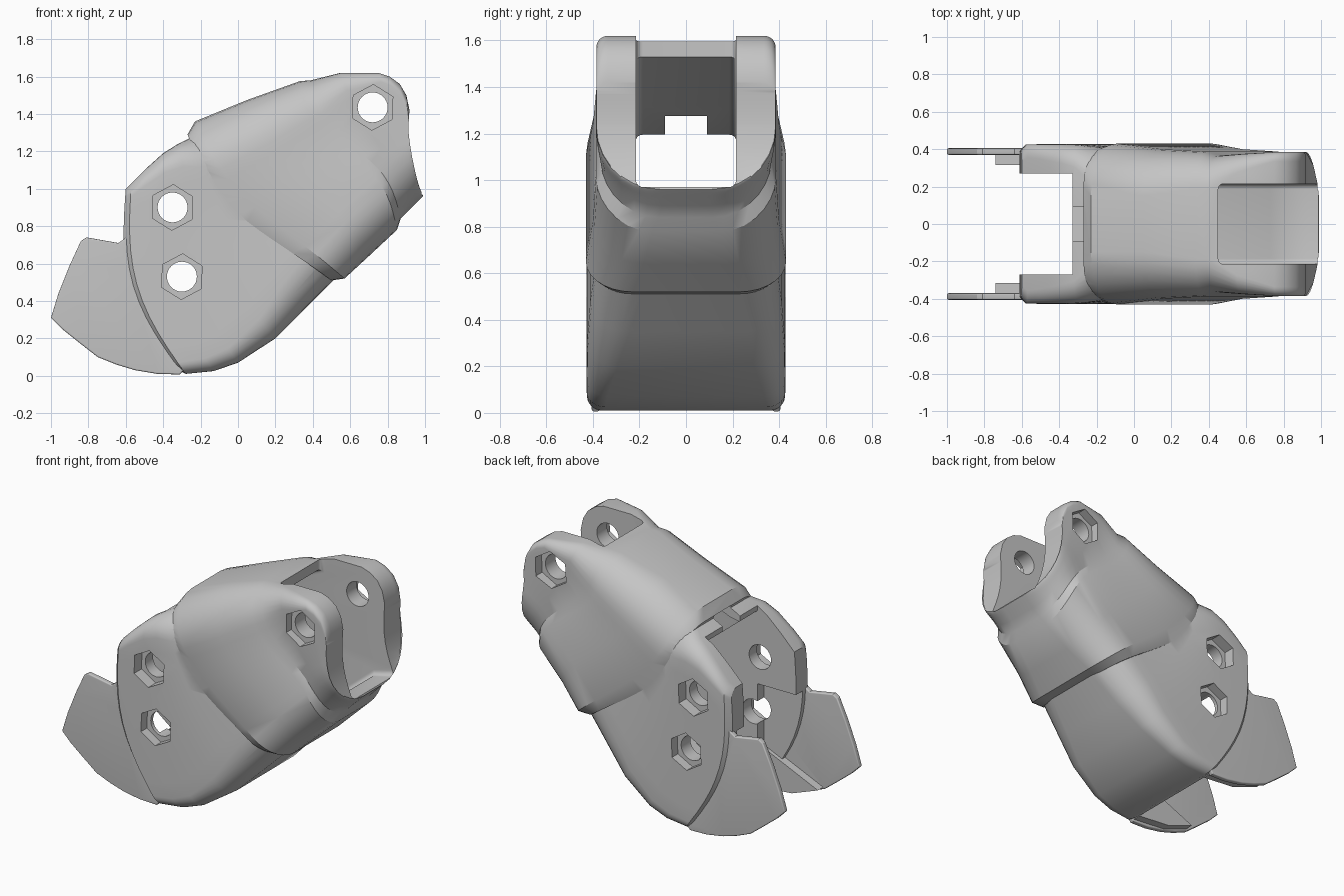
import bpy, bmesh
from math import sin, cos, pi, radians
from mathutils import Vector

if "Cube" in bpy.data.objects:
    bpy.data.objects.remove(bpy.data.objects["Cube"], do_unlink=True)

grey = bpy.data.materials.new("plain_grey")
grey.use_nodes = True
grey.diffuse_color = (0.56, 0.56, 0.56, 1)
grey.node_tree.nodes["Principled BSDF"].inputs["Base Color"].default_value = grey.diffuse_color


def skin(name, rings, mirrored=False):
    """Close a stack of equal rings into a solid; mirrored rings get strip caps."""
    bm = bmesh.new()
    loops = [[bm.verts.new(p) for p in ring] for ring in rings]
    n = len(loops[0])
    for lo, hi in zip(loops, loops[1:]):
        for i in range(n):
            bm.faces.new((lo[i], lo[(i + 1) % n], hi[(i + 1) % n], hi[i]))
    for cap in (loops[0][::-1], loops[-1]):
        if mirrored:
            for i in range(n // 2 - 1):
                bm.faces.new((cap[i], cap[i + 1], cap[n - 2 - i], cap[n - 1 - i]))
        else:
            bm.faces.new(cap)
    bm.normal_update()
    if bm.calc_volume(signed=True) < 0:
        bmesh.ops.reverse_faces(bm, faces=bm.faces)
    mesh = bpy.data.meshes.new(name)
    bm.to_mesh(mesh)
    bm.free()
    mesh.materials.append(grey)
    obj = bpy.data.objects.new(name, mesh)
    bpy.context.collection.objects.link(obj)
    return obj


def inset(profile, d):
    """Mitred inward offset of a counter-clockwise outline."""
    pts = [Vector(p) for p in profile]
    out = []
    for i, p in enumerate(pts):
        e1 = (p - pts[i - 1]).normalized()
        e2 = (pts[(i + 1) % len(pts)] - p).normalized()
        n1, n2 = Vector((-e1.y, e1.x)), Vector((-e2.y, e2.x))
        out.append(p + (n1 + n2) * d / (1 + n1.dot(n2)))
    return out


def slab(name, profile, y0, y1, r=0.0):
    """Side outline extruded along y, with rounded rims of radius r."""
    steps = [i * pi / 12 for i in range(7)] if r else [pi / 2]
    rim = [(r * (1 - sin(a)), r * (1 - cos(a))) for a in steps]
    layers = [(y0 + dy, d) for d, dy in rim] + [(y1 - dy, d) for d, dy in rim[::-1]]
    return skin(name, [[(p.x, y, p.y) for p in inset(profile, d)] for y, d in layers])


def section(b, t, w, rb, rt, bow, wave):
    """Rounded cross-section standing between the side points b and t."""
    b, t = Vector(b), Vector(t)
    up = t - b
    h = up.length
    n = Vector((up.y, -up.x)).normalized()
    corner = [i * pi / 14 for i in range(8)]
    half = [(w - rb + rb * sin(a), rb - rb * cos(a)) for a in corner]
    half += [(w, rb + (h - rb - rt) * i / 10) for i in range(1, 10)]
    half += [(w - rt + rt * cos(a), h - rt + rt * sin(a)) for a in corner]
    ring = half + [(-y, v) for y, v in half[::-1]]
    out = []
    for y, v in ring:
        v /= h
        p = b + up * v + n * (bow * sin(pi * v) + wave * sin(2 * pi * v))
        out.append((p.x, y, p.y))
    return out


def boolean(target, tool, mode):
    mod = target.modifiers.new(mode.lower(), 'BOOLEAN')
    mod.operation, mod.object, mod.solver = mode, tool, 'EXACT'
    bpy.context.view_layer.objects.active = target
    bpy.ops.object.modifier_apply(modifier=mod.name)
    bpy.data.objects.remove(tool, do_unlink=True)


def prism(name, centre, radius, sides, y0, y1, turn=0.0):
    ring = [(centre[0] + radius * cos(turn + 2 * pi * i / sides),
             centre[1] + radius * sin(turn + 2 * pi * i / sides)) for i in range(sides)]
    return slab(name, ring, y0, y1)


# Sleeve and the rounded end that carries the lugs
body = skin("arm_housing", [section(*s) for s in (
    ((.50, .51), (-.27, 1.29), .40, .18, .20, -.10, .02),
    ((.57, .52), (-.23, 1.36), .43, .20, .28, -.08, .02),
    ((.70, .64), (.05, 1.475), .40, .22, .25, -.04, .04),
    ((.85, .78), (.33, 1.575), .387, .24, .20, 0, .06),
    ((.87, .84), (.39, 1.58), .365, .25, .18, 0, .05),
    ((.92, .89), (.55, 1.62), .375, .27, .10, 0, .02),
    ((.955, .925), (.75, 1.62), .385, .28, .05, 0, 0),
    ((.965, .935), (.81, 1.60), .385, .28, .05, 0, 0),
    ((.975, .945), (.865, 1.56), .385, .28, .05, -.01, 0),
    ((.983, .953), (.90, 1.50), .385, .28, .05, -.02, 0),
    ((.99, .96), (.917, 1.42), .385, .28, .05, -.035, 0))], mirrored=True)

# Lower shell with flat cheeks
boolean(body, skin("lower_shell", [section(*s) for s in (
    ((-.32, .03), (-.60, 1.0), .39, .06, .06, -.12, 0),
    ((-.28, .01), (-.57, 1.03), .425, .07, .07, -.12, 0),
    ((-.13, .025), (-.50, 1.10), .427, .08, .08, -.11, 0),
    ((0, .07), (-.40, 1.19), .427, .09, .10, -.10, 0),
    ((.20, .20), (-.32, 1.24), .425, .13, .12, -.10, 0),
    ((.35, .35), (-.26, 1.27), .412, .17, .16, -.08, 0),
    ((.53, .53), (-.20, 1.30), .385, .20, .20, -.04, 0))], mirrored=True), 'UNION')

# Hollow inside: wide cavity, narrow tunnel with lug slot, top notch
cavity = [(-1.3, -.3), (-.33, -.3), (-.33, .07), (-.10, .10), (.10, .20), (.28, .36),
          (.10, .85), (-.33, 1.20), (-.33, 1.6), (-1.3, 1.6)]
recess = [(-1.3, -.2), (-.33, -.2), (-.33, .72), (-1.3, .72)]
tunnel = [(-.5, .30), (0, .30), (.30, .48), (.73, .84), (.85, .94), (.98, .97),
          (1.3, .97), (1.3, 1.9), (.45, 1.9), (.45, 1.53), (0, 1.32), (-.25, 1.21),
          (-.5, 1.16)]
notch = [(-.5, 1.1), (-.10, 1.1), (-.10, 1.29), (-.5, 1.29)]
for outline, w, r in ((cavity, .27, 0), (recess, .34, 0), (tunnel, .215, .03), (notch, .09, 0)):
    boolean(body, slab("cutter", outline, -w, w, r), 'DIFFERENCE')

# Thin side fins with a rib along the inside of their lower edge
fin = [(-1, .31), (-.94, .25), (-.84, .17), (-.75, .10), (-.65, .06), (-.55, .03),
       (-.43, .01), (-.31, .007), (-.25, .08), (-.25, .70), (-.58, .76), (-.61, .73),
       (-.64, .71), (-.81, .74), (-.84, .72), (-.90, .59), (-.96, .44)]
rib = [(-.74, .11), (-.55, .04), (-.31, .02), (-.31, .30)]
for side in (-1, 1):
    for outline, a, b, r in ((fin, .37, .405, .008), (rib, .315, .385, 0)):
        y0, y1 = sorted((side * a, side * b))
        boolean(body, slab("fin", outline, y0, y1, r), 'UNION')

# Bolt holes with hexagonal pockets on both cheeks
for centre, face in (((-.35, .90), .35), ((-.30, .53), .365), ((.72, 1.435), .32)):
    boolean(body, prism("bolt_hole", centre, .08, 32, -.6, .6), 'DIFFERENCE')
    for y0, y1 in ((-.6, -face), (face, .6)):
        boolean(body, prism("hex_pocket", centre, .122, 6, y0, y1, radians(88)), 'DIFFERENCE')

bpy.ops.object.select_all(action='DESELECT')
body.select_set(True)
bpy.context.view_layer.objects.active = body
bpy.ops.object.shade_smooth_by_angle(angle=radians(30))
